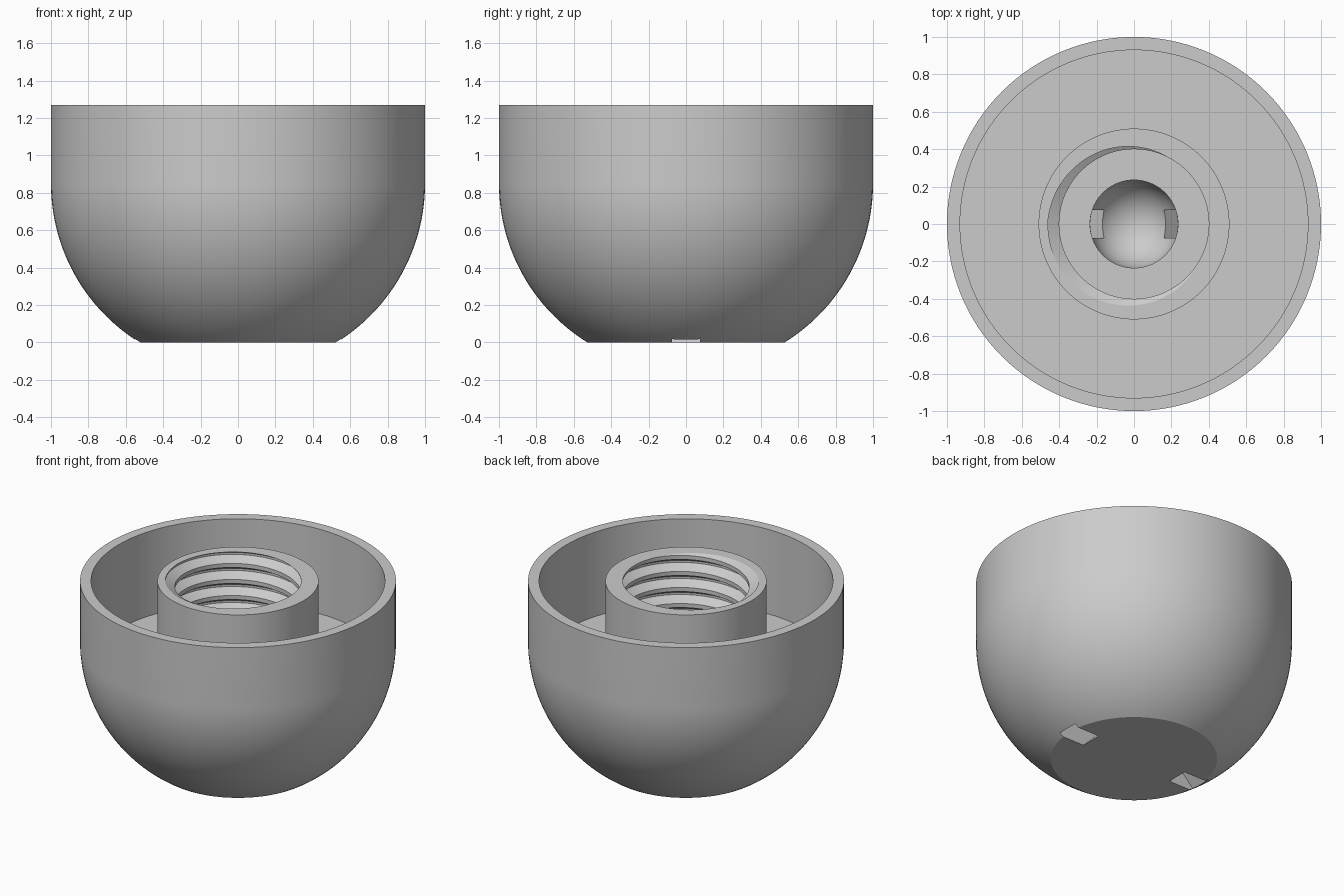
import bpy, bmesh, math
from mathutils import Matrix

if "Cube" in bpy.data.objects:
    bpy.data.objects.remove(bpy.data.objects["Cube"], do_unlink=True)

SEGMENTS = 128
TOP, FLOOR, LEDGE = 1.27, 0.68, 0.45
SPHERE_Z = 0.85
PITCH, MINOR, MAJOR = 0.112, 0.40, 0.46
DISH_R, DISH_Z = 0.235, 0.35
START = math.radians(200)

grey = bpy.data.materials.new("plain_grey")
grey.use_nodes = True
grey.diffuse_color = (0.6, 0.6, 0.6, 1)
grey.node_tree.nodes["Principled BSDF"].inputs["Base Color"].default_value = (0.6, 0.6, 0.6, 1)


def thread_radius(z, angle):
    # Trapezoid groove that climbs one pitch per turn
    t = (z - TOP) / PITCH - (angle - START) / math.tau
    d = abs(t - round(t))
    blend = min(max((d - 1 / 16) / (5 / 16), 0), 1)
    return MAJOR + (MINOR - MAJOR) * blend


def column(angle):
    # Flat base, rounded outside, straight rim, ring-shaped trough and boss
    pts = [(0, 0)]
    low = -math.asin(SPHERE_Z)
    for i in range(33):
        a = low * (1 - i / 32)
        pts.append((math.cos(a), SPHERE_Z + math.sin(a)))
    pts += [(1, TOP), (0.93, TOP), (0.93, FLOOR), (0.51, FLOOR), (0.51, TOP)]
    # Threaded bore, top to bottom
    pts.append((thread_radius(TOP, angle), TOP))
    for turn in range(2, -11, -1):
        for t in (3 / 8, 1 / 16, -1 / 16, -3 / 8):
            z = TOP + PITCH * (turn + t + (angle - START) / math.tau)
            z = min(max(z, LEDGE), TOP)
            pts.append((thread_radius(z, angle), z))
    pts.append((thread_radius(LEDGE, angle), LEDGE))
    # Ledge, short neck and round dish
    pts.append((DISH_R, LEDGE))
    for i in range(17):
        a = math.pi / 2 * i / 16
        r = DISH_R * math.cos(a) if i < 16 else 0
        pts.append((r, DISH_Z - DISH_R * math.sin(a)))
    return pts


def make_object(name, bm):
    bmesh.ops.recalc_face_normals(bm, faces=bm.faces)
    mesh = bpy.data.meshes.new(name)
    bm.to_mesh(mesh)
    bm.free()
    mesh.materials.append(grey)
    obj = bpy.data.objects.new(name, mesh)
    bpy.context.collection.objects.link(obj)
    return obj


# Cup body with its threaded boss
bm = bmesh.new()
columns = []
for i in range(SEGMENTS + 1):
    angle = math.tau * i / SEGMENTS
    columns.append([bm.verts.new((r * math.cos(angle), r * math.sin(angle), z))
                    for r, z in column(angle)])
for a, b in zip(columns, columns[1:]):
    for j in range(len(a) - 1):
        bm.faces.new((a[j], b[j], b[j + 1], a[j + 1]))
bmesh.ops.remove_doubles(bm, verts=bm.verts, dist=0.00005)
body = make_object("cup_body", bm)

# Slanted square channels from the dish to the edge of the base
cutters = []
for side, label in ((1, "left"), (-1, "right")):
    bm = bmesh.new()
    bmesh.ops.create_cube(bm, size=1)
    bmesh.ops.scale(bm, vec=(0.64, 0.15, 0.15), verts=bm.verts)
    # Inner end stays inside the dish, outer end passes below the base
    place = (Matrix.Translation((side * 0.36, 0, 0.101))
             @ Matrix.Rotation(side * math.pi / 4, 4, "Y"))
    bmesh.ops.transform(bm, matrix=place, verts=bm.verts)
    cutter = make_object(label + "_channel_cutter", bm)
    cutter.hide_render = True
    cutters.append(cutter)
    cut = body.modifiers.new(label + "_channel", "BOOLEAN")
    cut.operation = "DIFFERENCE"
    cut.solver = "EXACT"
    cut.object = cutter

# Bake the cuts, then drop the cutters
bpy.context.view_layer.update()
evaluated = body.evaluated_get(bpy.context.evaluated_depsgraph_get())
baked = bpy.data.meshes.new_from_object(evaluated)
body.modifiers.clear()
body.data = baked
for cutter in cutters:
    bpy.data.objects.remove(cutter, do_unlink=True)

# Smooth round walls with crisp rims and thread edges
bpy.ops.object.select_all(action="DESELECT")
body.select_set(True)
bpy.context.view_layer.objects.active = body
bpy.ops.object.shade_smooth_by_angle(angle=math.radians(30))
